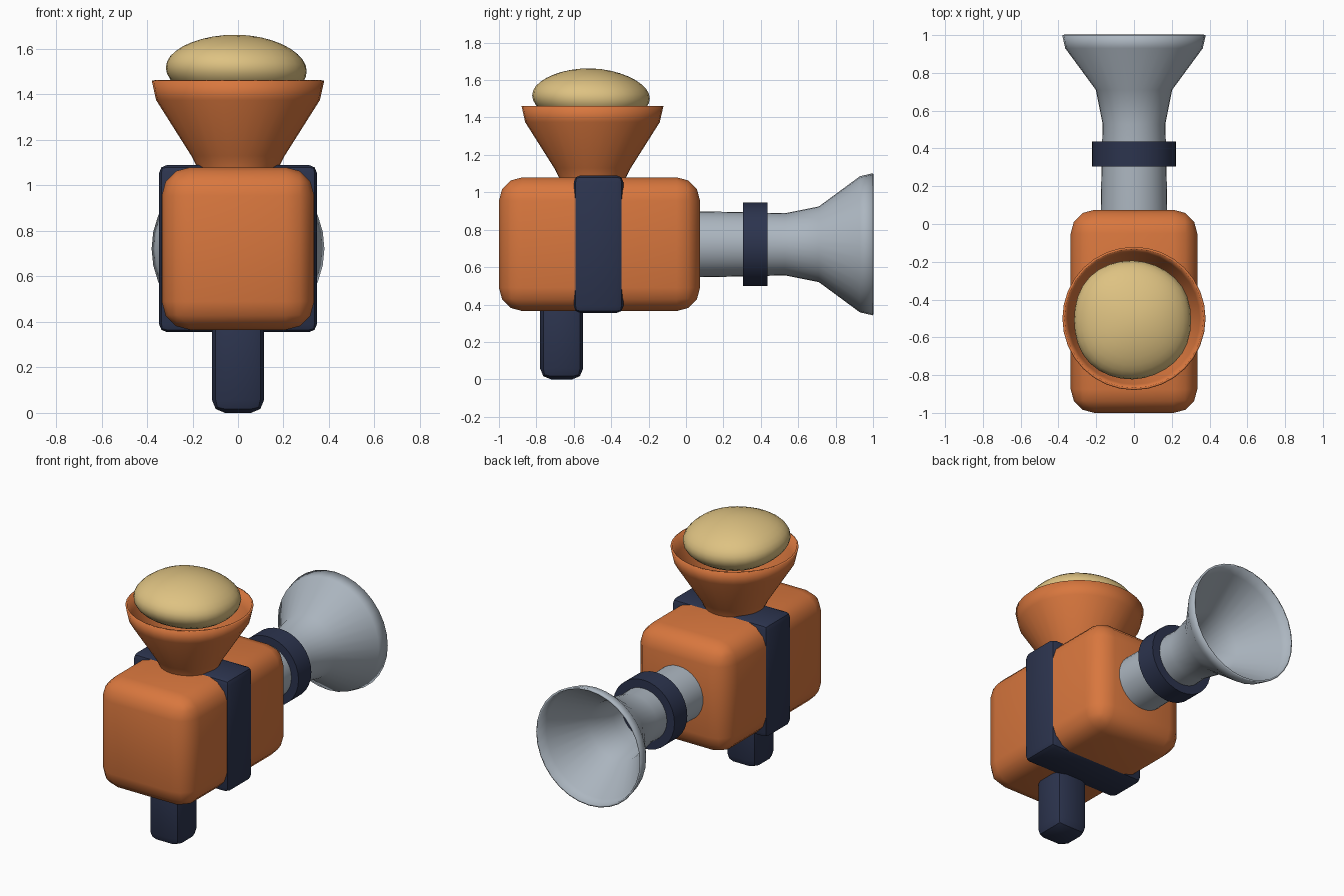
import bpy, bmesh, math
from mathutils import Vector

if "Cube" in bpy.data.objects:
    bpy.data.objects.remove(bpy.data.objects["Cube"])


def material(name, rgb):
    m = bpy.data.materials.new(name)
    m.diffuse_color = (*rgb, 1)
    m.use_nodes = True
    m.node_tree.nodes["Principled BSDF"].inputs["Base Color"].default_value = m.diffuse_color
    return m


ORANGE = material("orange", (0.69, 0.184, 0.048))
NAVY = material("navy", (0.025, 0.034, 0.076))
GREY = material("grey", (0.413, 0.468, 0.527))
TAN = material("tan", (0.73, 0.54, 0.223))


def finish(bm, name, mat, loc=(0, 0, 0), angle=40):
    me = bpy.data.meshes.new(name)
    bm.to_mesh(me)
    bm.free()
    ob = bpy.data.objects.new(name, me)
    bpy.context.collection.objects.link(ob)
    ob.location = loc
    me.materials.append(mat)
    bpy.ops.object.select_all(action='DESELECT')
    ob.select_set(True)
    bpy.context.view_layer.objects.active = ob
    bpy.ops.object.shade_smooth_by_angle(angle=math.radians(angle))
    return ob


def rounded_box(name, lo, hi, bevel, segments, mat):
    lo, hi = Vector(lo), Vector(hi)
    bm = bmesh.new()
    bmesh.ops.create_cube(bm, size=1)
    bmesh.ops.scale(bm, vec=hi - lo, verts=bm.verts)
    bmesh.ops.bevel(bm, geom=bm.edges[:], offset=bevel, segments=segments,
                    profile=0.5, affect='EDGES')
    return finish(bm, name, mat, (lo + hi) / 2)


def lathe(name, profile, mat, loc, sides=32, cap_top=False, along_y=False):
    """Revolve (radius, height) points, closed at the start."""
    bm = bmesh.new()
    rings = []
    for r, h in profile:
        rings.append([bm.verts.new((r * math.cos(a), r * math.sin(a), h))
                      for a in (2 * math.pi * i / sides for i in range(sides))])
    for a, b in zip(rings, rings[1:]):
        for i in range(sides):
            j = (i + 1) % sides
            bm.faces.new((a[i], a[j], b[j], b[i]))
    bm.faces.new(rings[0][::-1])
    if cap_top:
        bm.faces.new(rings[-1])
    ob = finish(bm, name, mat, loc)
    if along_y:
        ob.rotation_euler.x = -math.pi / 2
    if not cap_top:
        shell = ob.modifiers.new("shell", 'SOLIDIFY')
        shell.thickness = 0.012
        shell.offset = -1
    return ob


# Body, strap around it, and grip below
rounded_box("body", (-0.335, -1, 0.365), (0.335, 0.075, 1.08), 0.125, 3, ORANGE)
rounded_box("strap", (-0.347, -0.6, 0.355), (0.347, -0.335, 1.09), 0.035, 2, NAVY)
rounded_box("grip", (-0.115, -0.78, 0), (0.115, -0.55, 0.5), 0.058, 2, NAVY)

# Flared horn and its collar
lathe("horn", [(0.176, 0.0), (0.176, 0.08), (0.172, 0.3), (0.166, 0.53),
               (0.202, 0.71), (0.364, 0.93), (0.38, 1.0)],
      GREY, (0, 0, 0.722), along_y=True)
lathe("collar", [(0.223, 0.305), (0.223, 0.437)], NAVY, (0, 0, 0.722),
      cap_top=True, along_y=True)

# Open hopper
lathe("hopper", [(0.17, 1.04), (0.18, 1.08), (0.205, 1.13), (0.36, 1.375), (0.379, 1.46)],
      ORANGE, (0, -0.5, 0))

# Lumpy filling resting in the hopper
bm = bmesh.new()
bmesh.ops.create_uvsphere(bm, u_segments=32, v_segments=18, radius=1)
for v in bm.verts:
    x, y, z = v.co
    k = 1 + 0.02 * math.sin(3 * x + 1) * math.cos(4 * y)
    v.co = (0.315 * x * k - 0.008, 0.318 * y * k,
            0.15 * z * k - 0.008 * x - 0.008 * y)
finish(bm, "filling", TAN, (0, -0.508, 1.51), 60)
